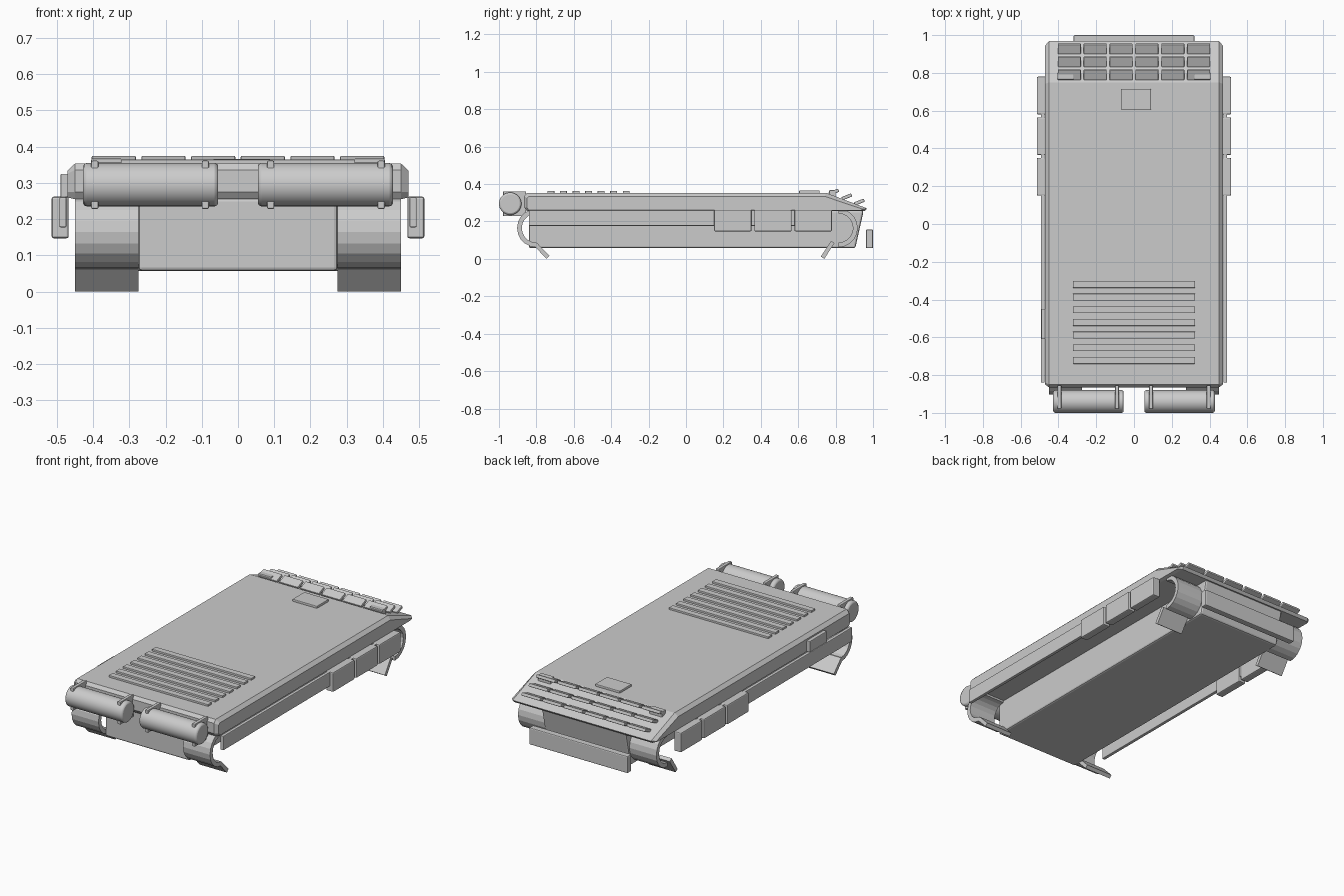
import bpy, bmesh, math
from mathutils import Matrix

if "Cube" in bpy.data.objects:
    bpy.data.objects.remove(bpy.data.objects["Cube"])


def finish(name, bm, bevel=0.0, smooth=False):
    bmesh.ops.recalc_face_normals(bm, faces=bm.faces)
    me = bpy.data.meshes.new(name)
    bm.to_mesh(me)
    bm.free()
    ob = bpy.data.objects.new(name, me)
    bpy.context.collection.objects.link(ob)
    if bevel:
        m = ob.modifiers.new("bevel", 'BEVEL')
        m.width, m.segments, m.limit_method = bevel, 2, 'ANGLE'
    if smooth:
        bpy.ops.object.select_all(action='DESELECT')
        ob.select_set(True)
        bpy.context.view_layer.objects.active = ob
        bpy.ops.object.shade_smooth_by_angle(angle=math.radians(35))
    return ob


def box(name, x, y, z, bevel=0.004, tilt=0.0):
    """Box from (min, max) ranges, optionally tilted about x."""
    bm = bmesh.new()
    bmesh.ops.create_cube(bm, size=1)
    c = [(r[0] + r[1]) / 2 for r in (x, y, z)]
    s = [r[1] - r[0] for r in (x, y, z)]
    bm.transform(Matrix.Translation(c) @ Matrix.Rotation(tilt, 4, 'X') @ Matrix.Diagonal((*s, 1)))
    return finish(name, bm, bevel)


def loft(name, sections, bevel=0.0):
    """Skin a list of (x, yz-profile) sections and cap both ends."""
    bm = bmesh.new()
    rings = [[bm.verts.new((x, y, z)) for y, z in prof] for x, prof in sections]
    n = len(rings[0])
    for a, b in zip(rings, rings[1:]):
        for i in range(n):
            j = (i + 1) % n
            bm.faces.new((a[i], a[j], b[j], b[i]))
    bm.faces.new(rings[0])
    bm.faces.new(rings[-1])
    return finish(name, bm, bevel)


# Upper hull with chamfered sides and sloped front
full = [(-0.865, 0.275), (-0.865, 0.335), (-0.85, 0.353), (0.75, 0.353),
        (0.968, 0.270), (0.955, 0.255), (-0.85, 0.255)]
side = [(-0.85, 0.275), (-0.85, 0.325), (-0.84, 0.334), (0.742, 0.334),
        (0.945, 0.266), (0.935, 0.26), (-0.84, 0.26)]
loft("upper_hull", [(-0.47, side), (-0.45, full), (0.45, full), (0.47, side)])

# Lower hull tub
tub = [(-0.84, 0.057), (-0.84, 0.258), (0.95, 0.258), (0.905, 0.057)]
loft("lower_hull", [(-0.275, tub), (0.275, tub)], 0.01)


# Curved track guards with end flaps
def guard(name, cy, direction, flap_start, flap_end, x0, x1):
    cz, ro, ri = 0.165, 0.103, 0.078
    pts = [math.radians(90 - 18 * i) for i in range(11)]
    outer = [(cy + direction * ro * math.cos(a), cz + ro * math.sin(a)) for a in pts]
    inner = [(cy + direction * ri * math.cos(a), cz + ri * math.sin(a)) for a in pts]
    loft(name, [(x0, outer + inner[::-1]), (x1, outer + inner[::-1])])
    dy, dz = flap_end[0] - flap_start[0], flap_end[1] - flap_start[1]
    ln = math.hypot(dy, dz)
    ny, nz = -dz / ln * 0.011, dy / ln * 0.011
    prof = [(p[0] + s * ny, p[1] + s * nz)
            for p, s in ((flap_start, 1), (flap_end, 1), (flap_end, -1), (flap_start, -1))]
    loft(name + "_flap", [(x0, prof), (x1, prof)])


for s, tag in ((-1, "left"), (1, "right")):
    x0, x1 = sorted((s * 0.275, s * 0.45))
    guard("rear_guard_" + tag, -0.80, -1, (-0.805, 0.078), (-0.738, 0.0085), x0, x1)
    guard("front_guard_" + tag, 0.815, 1, (0.785, 0.09), (0.73, 0.0065), x0, x1)
    # Side skirt and side armour blocks
    box("side_skirt_" + tag, sorted((s * 0.473, s * 0.493)), (-0.84, 0.78), (0.177, 0.261))
    for i in range(3):
        y = 0.25 + 0.215 * i
        box(f"side_block_{tag}_{i}", sorted((s * 0.467, s * 0.514)),
            (y - 0.1, y + 0.1), (0.147, 0.262), 0.006)
    # Headlight box
    box("headlight_" + tag, sorted((s * 0.32, s * 0.405)), (0.765, 0.80), (0.32, 0.367))
    # Fuel drum with two straps
    bm = bmesh.new()
    bmesh.ops.create_cone(bm, cap_ends=True, segments=32, radius1=0.06, radius2=0.06, depth=0.373)
    bm.transform(Matrix.Translation((s * 0.241, -0.94, 0.295)) @ Matrix.Rotation(math.pi / 2, 4, 'Y'))
    finish("fuel_drum_" + tag, bm, 0.01, True)
    for x in (0.09, 0.395):
        box(f"drum_strap_{tag}_{x}", (s * x - 0.01, s * x + 0.01), (-0.978, -0.855), (0.228, 0.361))

# Tilted front armour tiles, three rows of six
for r, (y, z) in enumerate(((0.79, 0.357), (0.86, 0.332), (0.927, 0.304))):
    for c in range(6):
        x = (c - 2.5) * 0.137
        box(f"front_tile_{r}_{c}", (x - 0.061, x + 0.061), (y - 0.028, y + 0.028),
            (z - 0.009, z + 0.009), 0.004, math.radians(22))

# Driver hatch, engine louvres, front plate, side box
box("driver_hatch", (-0.07, 0.09), (0.605, 0.715), (0.34, 0.366))
for i in range(7):
    y = -0.32 - 0.067 * i
    box(f"engine_louvre_{i}", (-0.323, 0.323), (y - 0.018, y + 0.018), (0.34, 0.364), 0.002)
box("front_plate", (-0.32, 0.32), (0.962, 1.0), (0.057, 0.157), 0.006)
box("side_stowage_box", (-0.49, -0.455), (-0.61, -0.45), (0.26, 0.325))
